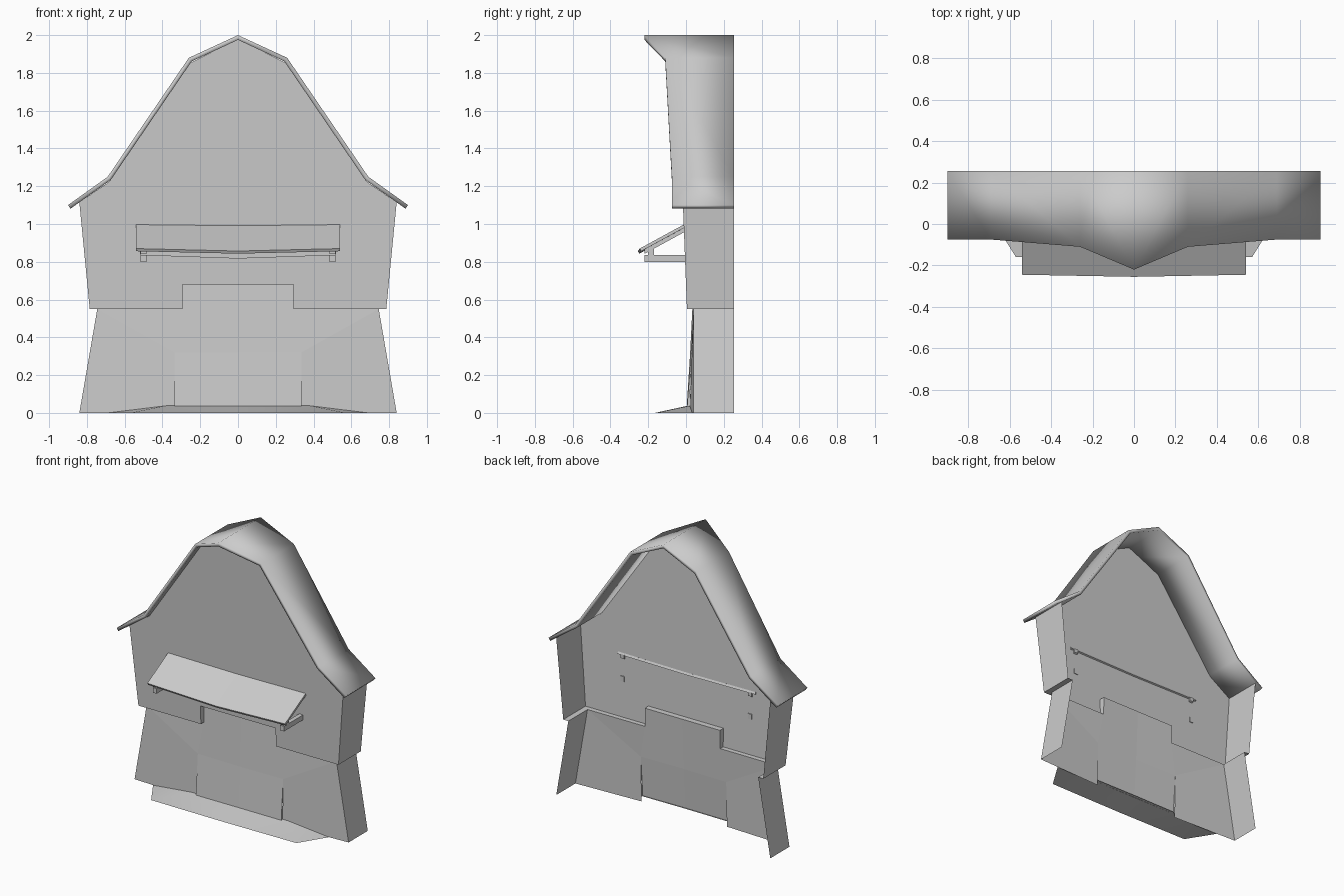
import bpy, math


def wall_y(z):
    return 0.005 - 0.0385 * (z - 0.55)


def half(name, verts, faces, thickness=0, smooth=0, merge=True):
    """Right half of a part, mirrored across x = 0, optionally thickened."""
    me = bpy.data.meshes.new(name)
    me.from_pydata(verts, [], faces)
    ob = bpy.data.objects.new(name, me)
    bpy.context.collection.objects.link(ob)
    m = ob.modifiers.new("mirror", 'MIRROR')
    m.use_mirror_merge = merge
    m.merge_threshold = 0.0005
    if thickness:
        s = ob.modifiers.new("solid", 'SOLIDIFY')
        s.thickness = thickness
        s.offset = -1
        s.use_even_offset = True
    if smooth:
        bpy.ops.object.select_all(action='DESELECT')
        ob.select_set(True)
        bpy.context.view_layer.objects.active = ob
        bpy.ops.object.shade_smooth_by_angle(angle=math.radians(smooth))
    return ob


def bar(name, x0, x1, section, drop=0, closed=True):
    """Four-sided (y, z) section swept from x0 to x1; drop lowers the x0 end."""
    v = [(x0, y, z - drop) for y, z in section] + [(x1, y, z) for y, z in section]
    f = [(i, (i + 1) % 4, (i + 1) % 4 + 4, i + 4) for i in range(4)] + [(7, 6, 5, 4)[::-1]]
    if closed:
        f.append((3, 2, 1, 0))
    return half(name, v, f, merge=not closed)


# Gambrel roof: (x, z, front y), with the ridge thrust forward
profile = [(0, 2.0, -0.22), (0.26, 1.88, -0.11), (0.69, 1.25, -0.075), (0.90, 1.10, -0.075)]
verts = [p for x, z, y in profile for p in ((x, y, z), (x, 0.255, z))]
half("roof", verts, [(i, i + 2, i + 3, i + 1) for i in (0, 2, 4)], 0.023, 55)

# Upper wall: gable front, side and the ledge beneath it
front = [(0, 0.68), (0.295, 0.68), (0.295, 0.55), (0.785, 0.55),
         (0.84, 1.115), (0.68, 1.225), (0.25, 1.855), (0, 1.978)]
verts = [(x, wall_y(z), z) for x, z in front]
verts += [(0.785, 0.255, 0.55), (0.84, 0.255, 1.115),
          (0, 0.04, 0.68), (0.295, 0.04, 0.68), (0.295, 0.038, 0.55),
          (0.745, 0.04, 0.55), (0.745, 0.255, 0.55)]
half("upper_wall", verts, [(0, 1, 2, 3, 4, 5, 6, 7), (3, 8, 9, 4), (0, 10, 11, 1),
                           (1, 11, 12, 2), (2, 12, 13, 3), (3, 13, 14, 8)])

# Lower wall: flared front beside the door, section above the door, side
verts = [(0.335, 0.02, 0), (0.84, 0.04, 0), (0.745, 0.04, 0.55), (0.295, 0.038, 0.55),
         (0.335, 0.028, 0.32), (0, 0.022, 0.32), (0, 0.04, 0.68), (0.295, 0.04, 0.68),
         (0.84, 0.255, 0), (0.745, 0.255, 0.55)]
half("lower_wall", verts, [(0, 1, 2, 4), (4, 2, 3), (5, 4, 3, 7, 6), (1, 8, 9, 2)])

# Door panel leaning slightly out at the bottom
half("door", [(0, 0.004, 0.035), (0.335, 0.006, 0.035), (0.335, 0.028, 0.32),
              (0, 0.022, 0.32), (0.335, 0.02, 0.035)],
     [(0, 1, 2, 3), (1, 4, 2)])

# Ramp in front of the door
half("ramp", [(0, -0.165, 0), (0.57, -0.16, 0), (0.69, 0.033, 0),
              (0.38, 0.02, 0.038), (0, 0.02, 0.04)],
     [(0, 1, 3, 4), (1, 2, 3)], smooth=40)

# Awning panel, sagging in the middle
half("awning", [(0, -0.24 - 0.015, 0.857), (0.54, -0.245, 0.87),
                (0.54, -0.01, 0.998), (0, -0.01, 0.992)], [(0, 1, 2, 3)], 0.016)

# Awning supports: cross beam, rafters and wall arms
bar("awning_beam", 0, 0.52, [(-0.20, 0.835), (-0.17, 0.835), (-0.17, 0.868), (-0.20, 0.868)],
    drop=0.018, closed=False)
bar("awning_rafter", 0.485, 0.515,
    [(-0.22, 0.842), (0.0, 0.962), (0.0, 0.99), (-0.22, 0.868)])
bar("awning_arm", 0.485, 0.515,
    [(-0.22, 0.80), (0.0, 0.80), (0.0, 0.836), (-0.22, 0.836)])
